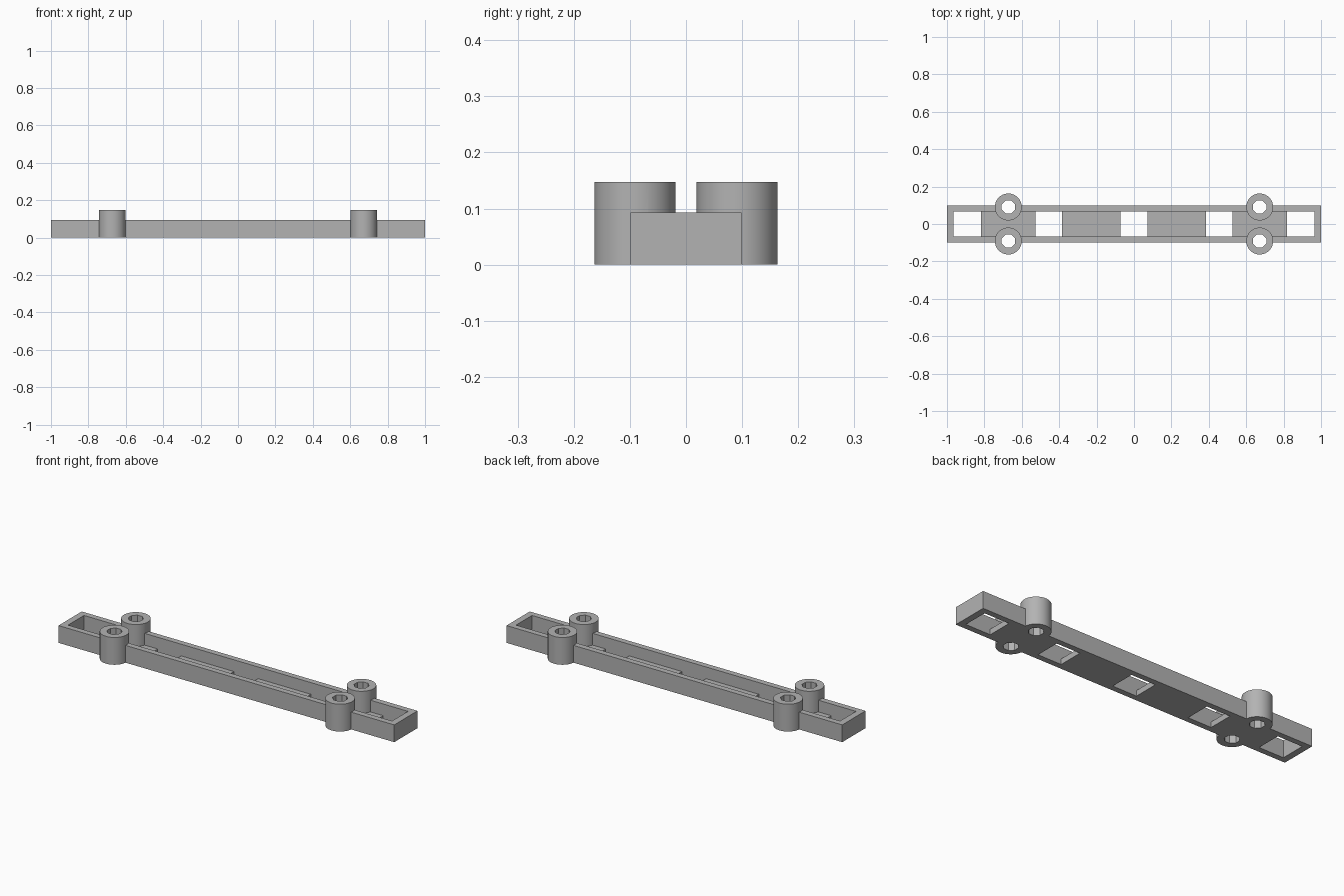
import bpy
import math

cube = bpy.data.objects.get("Cube")
if cube:
    bpy.data.objects.remove(cube, do_unlink=True)

HEIGHT, FLOOR = 0.093, 0.03
BOSS_X, BOSS_Y, BOSS_R, BOSS_H, HOLE_R = 0.672, 0.091, 0.072, 0.147, 0.038

grey = bpy.data.materials.new("plain grey")
grey.use_nodes = True
grey.diffuse_color = (0.45, 0.45, 0.45, 1)
grey.node_tree.nodes["Principled BSDF"].inputs["Base Color"].default_value = grey.diffuse_color


def box(name, x0, x1, half_y, z0, z1):
    bpy.ops.mesh.primitive_cube_add(size=1, location=((x0 + x1) / 2, 0, (z0 + z1) / 2))
    ob = bpy.context.object
    ob.name = name
    ob.scale = (x1 - x0, half_y * 2, z1 - z0)
    bpy.ops.object.transform_apply(location=True, rotation=True, scale=True)
    ob.data.materials.append(grey)
    return ob


def cylinder(name, x, y, radius, z0, z1, sides):
    bpy.ops.mesh.primitive_cylinder_add(vertices=sides, radius=radius, depth=z1 - z0,
                                        location=(x, y, (z0 + z1) / 2),
                                        rotation=(0, 0, math.pi / sides))
    ob = bpy.context.object
    ob.name = name
    bpy.ops.object.transform_apply(location=True, rotation=True, scale=True)
    ob.data.materials.append(grey)
    return ob


def combine(target, tool, operation):
    mod = target.modifiers.new(tool.name, "BOOLEAN")
    mod.operation, mod.object, mod.solver = operation, tool, "EXACT"
    bpy.ops.object.select_all(action="DESELECT")
    bpy.context.view_layer.objects.active = target
    target.select_set(True)
    bpy.ops.object.modifier_apply(modifier=mod.name)
    bpy.data.objects.remove(tool, do_unlink=True)


# Long tray with a hollow channel
rail = box("slotted_rail", -1, 1, 0.099, 0, HEIGHT)
combine(rail, box("channel_cutter", -0.965, 0.965, 0.068, FLOOR, 0.2), "DIFFERENCE")

# Five windows through the floor, as wide as the channel
for x0, x1 in ((-0.965, -0.817), (-0.526, -0.386), (-0.072, 0.072),
               (0.386, 0.526), (0.817, 0.965)):
    combine(rail, box("window_cutter", x0, x1, 0.068, -0.1, 0.2), "DIFFERENCE")

# Four screw bosses straddling the side walls, then their bores
corners = [(sx * BOSS_X, sy * BOSS_Y) for sx in (-1, 1) for sy in (-1, 1)]
for x, y in corners:
    combine(rail, cylinder("screw_boss", x, y, BOSS_R, 0, BOSS_H, 48), "UNION")
for x, y in corners:
    combine(rail, cylinder("bore_cutter", x, y, HOLE_R, -0.1, 0.3, 8), "DIFFERENCE")

# Smooth the round walls and keep the corners sharp
bpy.ops.object.select_all(action="DESELECT")
bpy.context.view_layer.objects.active = rail
rail.select_set(True)
bpy.ops.object.shade_smooth_by_angle(angle=math.radians(30))
